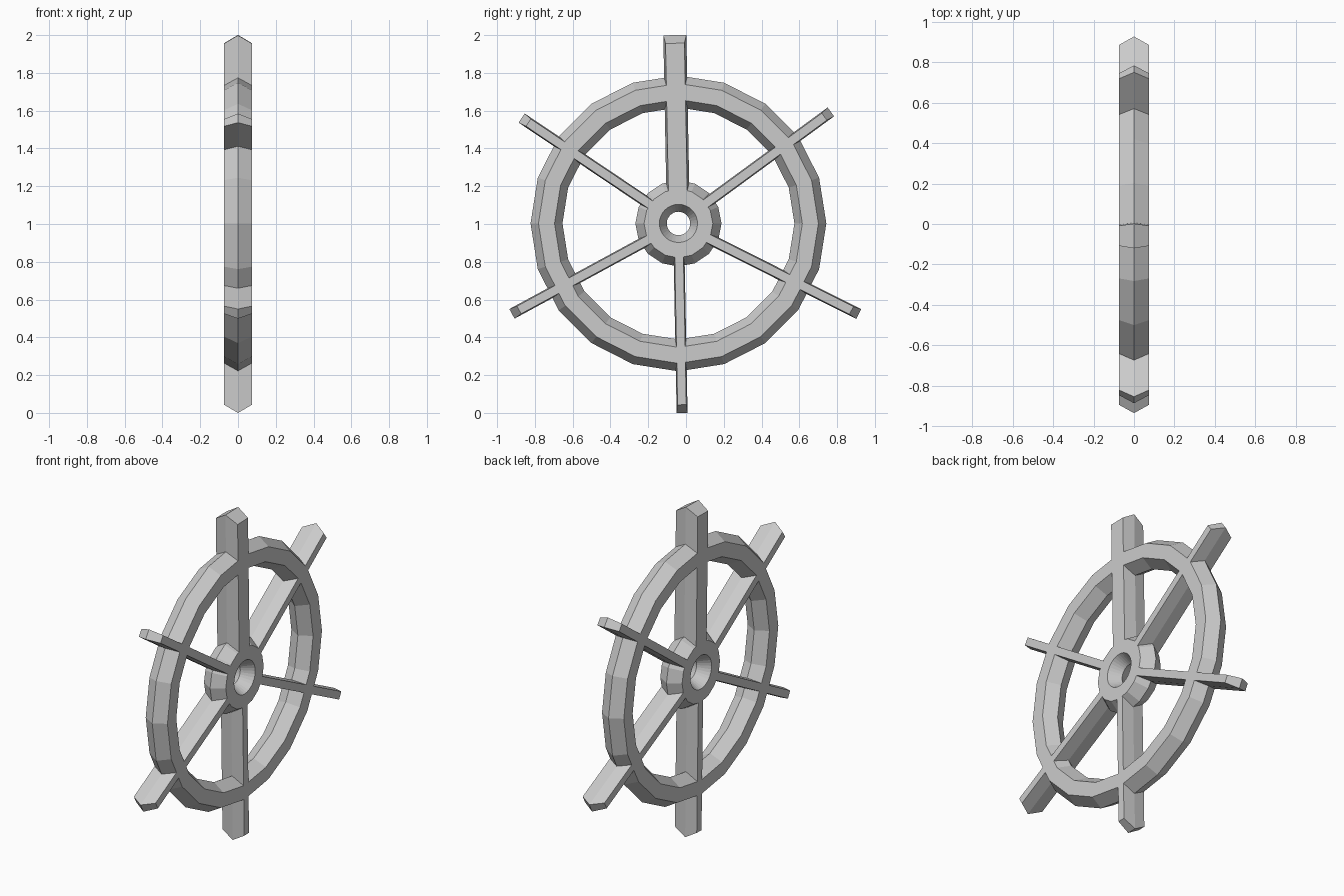
import bpy, bmesh
from math import sin, cos, radians, pi

if "Cube" in bpy.data.objects:
    bpy.data.objects.remove(bpy.data.objects["Cube"])

CY, CZ, HALF = -0.04, 1.003, 0.073   # wheel centre and half thickness


def make(name, verts, faces):
    mesh = bpy.data.meshes.new(name)
    bm = bmesh.new()
    vs = [bm.verts.new(v) for v in verts]
    for f in faces:
        bm.faces.new([vs[i] for i in f])
    bmesh.ops.recalc_face_normals(bm, faces=bm.faces)
    bm.to_mesh(mesh)
    bm.free()
    ob = bpy.data.objects.new(name, mesh)
    bpy.context.collection.objects.link(ob)
    return ob


def ring(name, loops):
    """Sweep (x, radius, sides) loops around the axle, closing the profile."""
    n, m = loops[0][2], len(loops)
    verts = [(x, CY + r * cos(2 * pi * i / n), CZ + r * sin(2 * pi * i / n))
             for i in range(n) for x, r, _ in loops]
    faces = [(i * m + j, i * m + (j + 1) % m,
              (i + 1) % n * m + (j + 1) % m, (i + 1) % n * m + j)
             for i in range(n) for j in range(m)]
    return make(name, verts, faces)


def hex_ring(name, mid_in, flat_in, flat_out, mid_out, n):
    return ring(name, [(0, mid_in, n), (HALF, flat_in, n), (HALF, flat_out, n),
                       (0, mid_out, n), (-HALF, flat_out, n), (-HALF, flat_in, n)])


def spoke(name, angle, length, flat_w, mid_w):
    """Bar with flat front and back, and a ridge along the sides and tip."""
    a = radians(angle)
    verts = []
    for x, w, end in ((-HALF, flat_w, length - 0.043), (0, mid_w, length),
                      (HALF, flat_w, length - 0.043)):
        for r, s in ((0.155, -w), (end, -w), (end, w), (0.155, w)):
            verts.append((x, CY + r * cos(a) - s * sin(a), CZ + r * sin(a) + s * cos(a)))
    faces = [(0, 1, 2, 3), (8, 9, 10, 11)]
    for b in (0, 4):
        faces += [(b + i, b + (i + 1) % 4, b + 4 + (i + 1) % 4, b + 4 + i) for i in range(4)]
    return make(name, verts, faces)


# Rim
wheel = hex_ring("ship_wheel", 0.614, 0.656, 0.741, 0.783, 20)

# Hub: faceted outside, rounder countersunk bore inside
N_OUT, N_IN = 16, 32
hub = make("hub", [(x, CY + r * cos(2 * pi * i / N_OUT), CZ + r * sin(2 * pi * i / N_OUT))
                   for x, r in ((-HALF, 0.182), (0, 0.228), (HALF, 0.182)) for i in range(N_OUT)],
           [tuple(range(N_OUT)), tuple(range(2 * N_OUT, 3 * N_OUT))] +
           [(b + i, b + (i + 1) % N_OUT, b + N_OUT + (i + 1) % N_OUT, b + N_OUT + i)
            for b in (0, N_OUT) for i in range(N_OUT)])
slope = (0.101 - 0.062) / HALF
far = 0.1
bore = make("bore_cutter", [(x, CY + r * cos(2 * pi * i / N_IN), CZ + r * sin(2 * pi * i / N_IN))
                            for x, r in ((-far, 0.062 + slope * far), (0, 0.062), (far, 0.062 + slope * far))
                            for i in range(N_IN)],
            [tuple(range(N_IN)), tuple(range(2 * N_IN, 3 * N_IN))] +
            [(b + i, b + (i + 1) % N_IN, b + N_IN + (i + 1) % N_IN, b + N_IN + i)
             for b in (0, N_IN) for i in range(N_IN)])

# Spokes: one wide king spoke on top, five narrow ones
spokes = [spoke("king_spoke", 91.1, 0.997, 0.05, 0.061)]
for ang, length in ((36.2, 1.0), (146.1, 1.0), (208.5, 1.003), (271.1, 1.003), (333.3, 1.068)):
    spokes.append(spoke("spoke", ang, length, 0.023, 0.029))


# Merge everything into one solid, then drill the bore
def boolean(target, other, op):
    mod = target.modifiers.new("merge", 'BOOLEAN')
    mod.operation, mod.solver, mod.object = op, 'EXACT', other
    bpy.context.view_layer.objects.active = target
    bpy.ops.object.modifier_apply(modifier=mod.name)
    bpy.data.objects.remove(other)


for s in spokes:
    boolean(wheel, s, 'UNION')
boolean(wheel, hub, 'UNION')
boolean(wheel, bore, 'DIFFERENCE')
